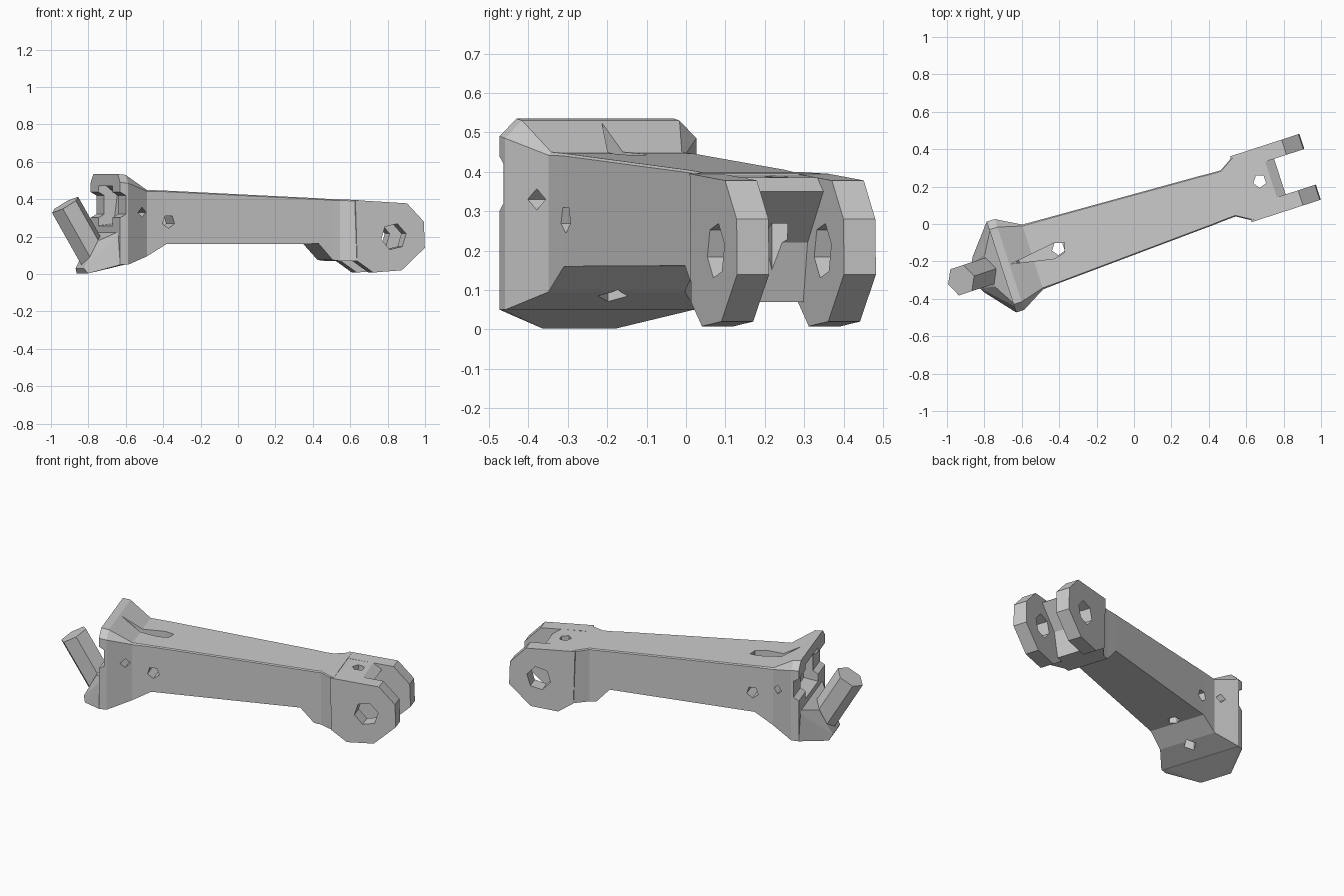
import bpy, bmesh
from math import radians, cos, sin, pi
from mathutils import Vector

if "Cube" in bpy.data.objects:
    bpy.data.objects.remove(bpy.data.objects["Cube"])

# Everything is built along local X, then turned 18 degrees about Z
TURN = radians(18)
parts = []


def finish(bm, name):
    bmesh.ops.recalc_face_normals(bm, faces=bm.faces)
    me = bpy.data.meshes.new(name)
    bm.to_mesh(me)
    bm.free()
    ob = bpy.data.objects.new(name, me)
    bpy.context.collection.objects.link(ob)
    return ob


def loft(name, rings):
    """Skin closed rings of equal length and cap both ends."""
    bm = bmesh.new()
    loops = [[bm.verts.new(p) for p in r] for r in rings]
    n = len(loops[0])
    for a, b in zip(loops, loops[1:]):
        for i in range(n):
            j = (i + 1) % n
            bm.faces.new((a[i], a[j], b[j], b[i]))
    bm.faces.new(loops[0][::-1])
    bm.faces.new(loops[-1])
    return finish(bm, name)


def side_prism(name, profile, y0, y1):
    """Extrude an x,z profile across y."""
    return loft(name, [[(x, y, z) for x, z in profile] for y in (y0, y1)])


def rod(name, a, b, r, sides, phase=0.0):
    a, b = Vector(a), Vector(b)
    d = (b - a).normalized()
    s = d.cross(Vector((0, 1, 0) if abs(d.y) < .9 else (1, 0, 0))).normalized()
    t = d.cross(s)
    ang = [phase + 2 * pi * i / sides for i in range(sides)]
    return loft(name, [[c + r * (s * cos(k) + t * sin(k)) for k in ang] for c in (a, b)])


def cut(ob, cutters):
    for c in cutters:
        c.hide_render = True
        m = ob.modifiers.new("cut", 'BOOLEAN')
        m.operation, m.solver, m.object = 'DIFFERENCE', 'EXACT', c
    dg = bpy.context.evaluated_depsgraph_get()
    dg.update()
    me = bpy.data.meshes.new_from_object(ob.evaluated_get(dg))
    ob.modifiers.clear()
    ob.data = me
    for c in cutters:
        bpy.data.objects.remove(c)


# Arm with flared head and flared fork neck: x, half width, bottom, top, top chamfer
stations = [
    (-.745, .255, .05, .535, .045),
    (-.70, .255, .05, .53, .045),
    (-.57, .182, .095, .45, .008),
    (-.46, .176, .16, .446, .006),
    (.41, .136, .162, .405, .006),
    (.49, .131, .075, .40, .006),
    (.53, .13, .07, .40, .006),
    (.62, .185, .07, .395, .006),
]
rings = [[(x, -w, b), (x, w, b), (x, w, t - c), (x, w - c, t), (x, c - w, t), (x, -w, t - c)]
         for x, w, b, t, c in stations]
arm = loft("arm", rings)
groove = [(-.69, 0), (-.46, -.045), (-.40, -.03), (-.385, .02), (-.44, .035)]
cut(arm, [
    rod("scoop", (-.80, -.4, .37), (-.80, .4, .37), .10, 6),
    side_prism("pocket", [(-.80, .25), (-.66, .27), (-.64, .42), (-.70, .47), (-.80, .47)], -.12, .12),
    loft("groove", [[(x, y, z) for x, y in groove] for z in (.37, .7)]),
    rod("rear_hole", (-.425, 0, 0), (-.425, 0, .6), .036, 5),
    rod("base_hole", (-.60, 0, 0), (-.60, 0, .2), .04, 4),
    rod("cross_hole_a", (-.605, -.4, .33), (-.605, .4, .33), .027, 4),
    rod("cross_hole_b", (-.447, -.4, .28), (-.447, .4, .28), .036, 5),
])
parts.append(arm)

# Tapered foot carrying the pin
bm = bmesh.new()
for s in (-1, 1):
    for x, y, z in [(-.72, .255, .05), (-.745, .255, .05), (-.875, .10, .003), (-.89, .07, .03),
                    (-.81, .09, .18), (-.72, .245, .24), (-.68, .22, .24), (-.68, .24, .06)]:
        bm.verts.new((x, s * y, z))
hull = bmesh.ops.convex_hull(bm, input=bm.verts)
loose = {g for g in hull["geom_interior"] if isinstance(g, bmesh.types.BMVert)}
bmesh.ops.delete(bm, geom=list(loose), context='VERTS')
parts.append(finish(bm, "pin_foot"))

# Leaning hexagonal pin
parts.append(rod("pin", (-.80, 0, .08), (-.972, 0, .37), .085, 6))

# Fork prongs with pivot holes
prong = [(.60, .395), (.89, .378), (.985, .28), (.99, .14), (.86, .02), (.70, .008), (.61, .07)]
for name, y0, y1 in (("front_prong", -.185, -.10), ("rear_prong", .10, .185)):
    p = side_prism(name, prong, y0, y1)
    cut(p, [rod("pivot_hole", (.815, -.4, .20), (.815, .4, .20), .072, 6, .3)])
    parts.append(p)

# Web between the prongs, with an undercut and a drilled hole
web = side_prism("fork_web", [(.60, .393), (.77, .385), (.82, .35), (.69, .22), (.655, .07), (.60, .07)],
                 -.102, .102)
cut(web, [rod("web_hole", (.71, .01, 0), (.71, .01, .6), .036, 5)])
parts.append(web)

for ob in parts:
    ob.rotation_euler.z = TURN
